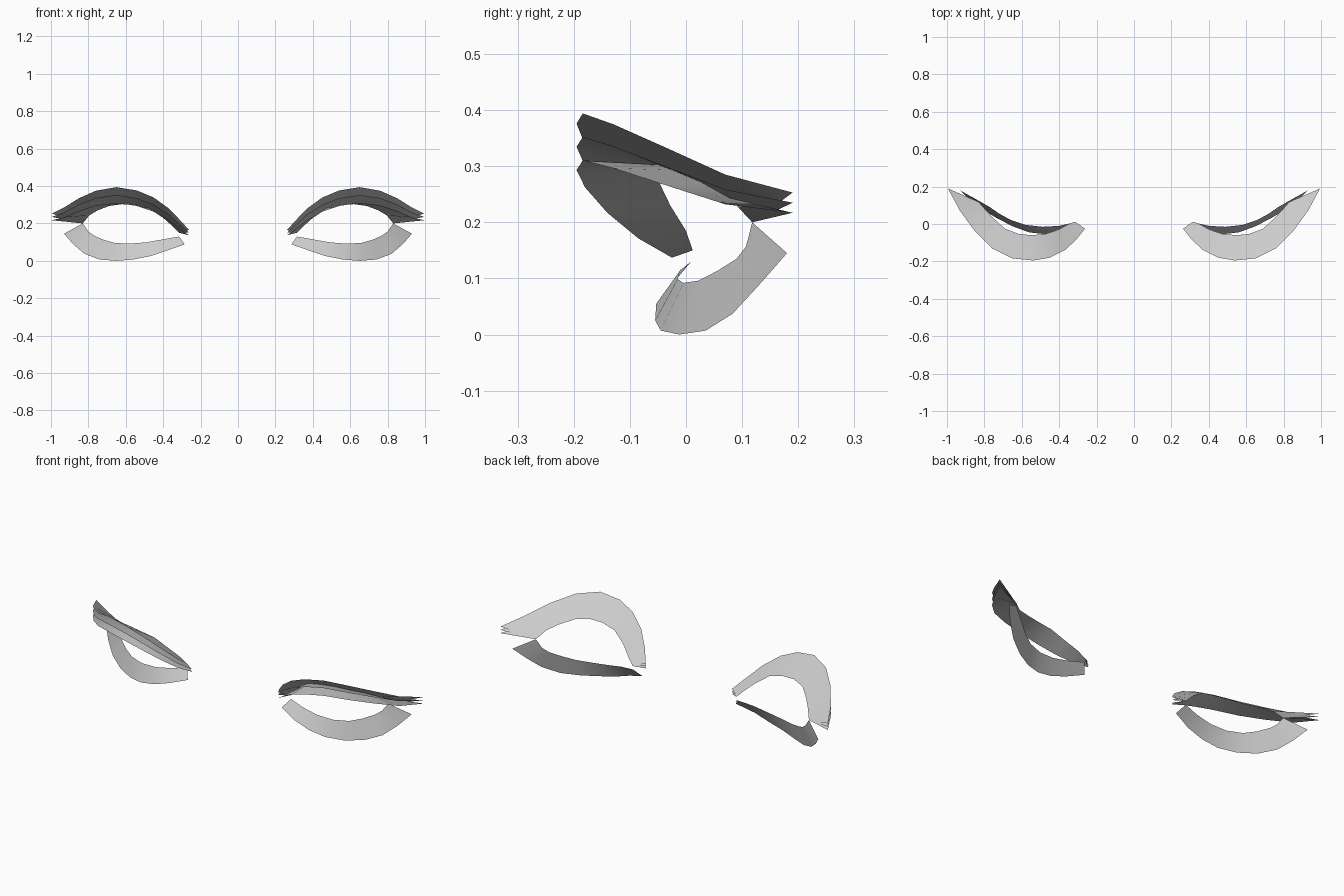
import bpy, math

# Paired edge points (lid side, tip side) for the +x eye; the other eye is mirrored
UPPER_LID = [(.315, .012, .15), (.35, 0, .185), (.40, -.028, .23), (.47, -.052, .28),
             (.55, -.06, .298), (.62, -.052, .303), (.69, -.025, .293), (.75, .03, .27),
             (.795, .078, .243), (.83, .118, .2)]
UPPER_TIP = [(.262, -.025, .165), (.31, -.085, .218), (.37, -.14, .28), (.45, -.18, .338),
             (.54, -.195, .376), (.65, -.184, .394), (.76, -.13, .375), (.85, -.04, .335),
             (.93, .07, .285), (.995, .19, .253)]
LOWER_LID = [(.315, .009, .13), (.40, -.01, .115), (.49, -.015, .099), (.58, -.005, .092),
             (.66, .022, .096), (.72, .055, .113), (.77, .09, .135), (.80, .107, .157),
             (.83, .118, .2)]
LOWER_TIP = [(.285, -.028, .088), (.38, -.053, .055), (.47, -.055, .025), (.56, -.045, .007),
             (.65, -.012, 0), (.74, .035, .007), (.82, .083, .037), (.88, .13, .088),
             (.93, .18, .145)]


def lash_strip(name, lid, tip, flip=False):
    """Ribbon between two edges, mirrored to the other eye."""
    n = len(lid)
    faces = [(i, n + i, n + i + 1, i + 1) for i in range(n - 1)]
    if flip:
        faces = [f[::-1] for f in faces]
    mesh = bpy.data.meshes.new(name)
    mesh.from_pydata(lid + tip, [], faces)
    mesh.shade_smooth()
    obj = bpy.data.objects.new(name, mesh)
    bpy.context.collection.objects.link(obj)
    mirror = obj.modifiers.new("other_eye", 'MIRROR')
    mirror.use_mirror_merge = False
    return obj


# Three upper lash layers fanning out from the shared lid edge
for layer, name in enumerate(("upper_lash_top", "upper_lash_middle", "upper_lash_bottom")):
    last = len(UPPER_TIP) - 1
    tip = [(x, y, z - layer * (.014 + .004 * i / last + .026 * math.sin(math.pi * i / last)))
           for i, (x, y, z) in enumerate(UPPER_TIP)]
    lash_strip(name, UPPER_LID, tip)

# Single lower lash
lash_strip("lower_lash", LOWER_LID, LOWER_TIP)
